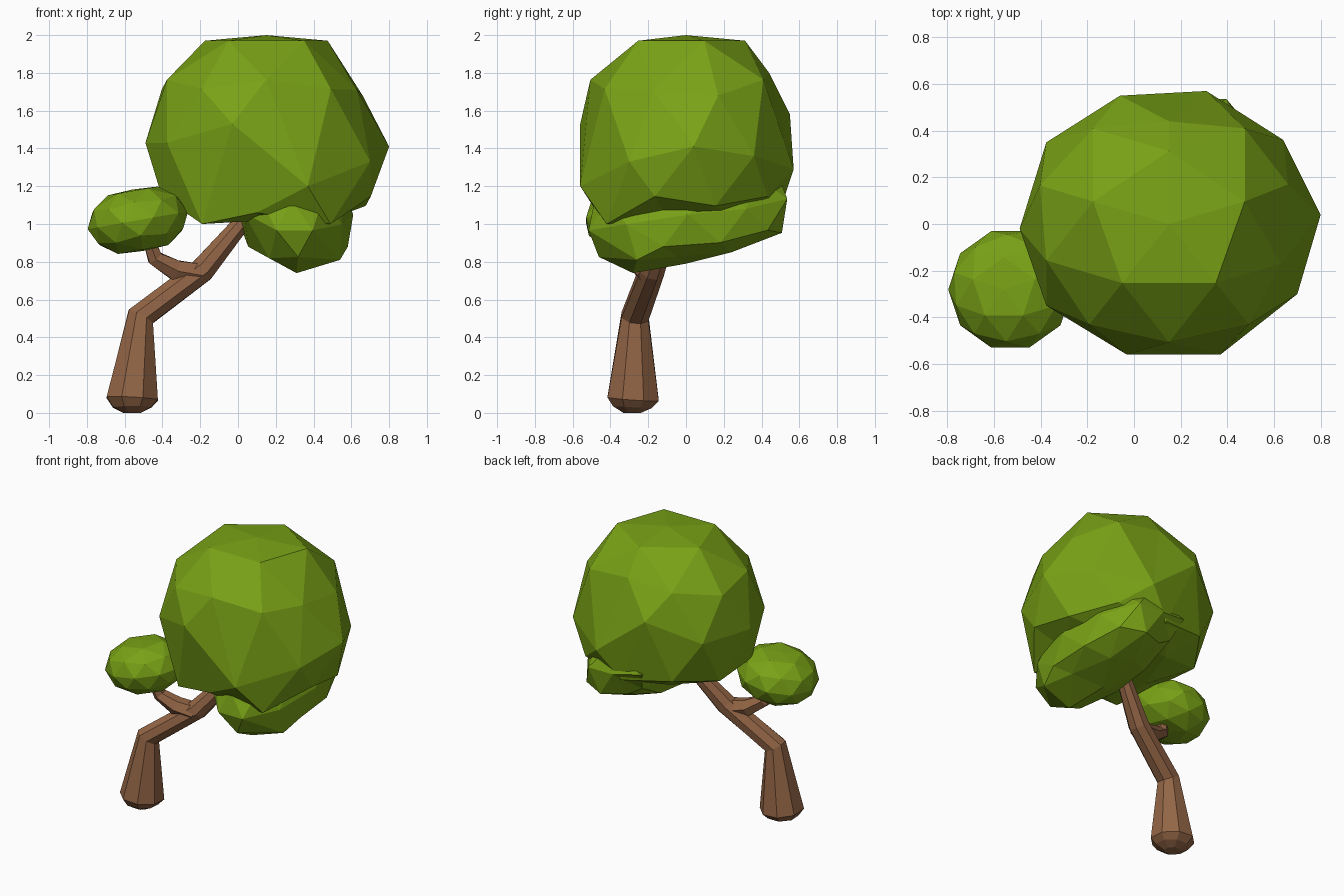
import bpy, bmesh, math
from mathutils import Vector, Matrix

if "Cube" in bpy.data.objects:
    bpy.data.objects.remove(bpy.data.objects["Cube"])


def material(name, rgb):
    m = bpy.data.materials.new(name)
    m.diffuse_color = (*rgb, 1)
    m.use_nodes = True
    m.node_tree.nodes["Principled BSDF"].inputs["Base Color"].default_value = m.diffuse_color
    return m


leaf = material("leaf_green", (0.19, 0.36, 0.008))
bark = material("bark_brown", (0.29, 0.13, 0.06))


def finish(name, bm, mat):
    bmesh.ops.recalc_face_normals(bm, faces=bm.faces[:])
    me = bpy.data.meshes.new(name)
    bm.to_mesh(me)
    bm.free()
    me.materials.append(mat)
    ob = bpy.data.objects.new(name, me)
    bpy.context.collection.objects.link(ob)


def clump(name, centre, radii, low, high, tilt_x=0, tilt_y=0,
          shear=0, pulls=(), z_weight=1):
    """Low-poly leaf ball, flattened to low..high, tilted, some corners pulled."""
    bm = bmesh.new()
    bmesh.ops.create_icosphere(bm, subdivisions=2, radius=1)
    spin = Matrix.Rotation(math.radians(18), 3, 'Z')
    tilt = (Matrix.Rotation(math.radians(tilt_x), 3, 'X')
            @ Matrix.Rotation(math.radians(tilt_y), 3, 'Y'))
    for v in bm.verts:
        p = spin @ v.co
        p = Vector([a * b for a, b in zip(p, radii)])
        p.z = min(max(p.z, low), high)
        p.x -= shear * p.z
        v.co = tilt @ p + Vector(centre)
    # Pull the nearest free corner to each target
    free = list(bm.verts)
    weight = Vector((1, 1, z_weight))
    for target in map(Vector, pulls):
        near = min(free, key=lambda v: ((v.co - target) * 1).to_3d().length
                   if z_weight == 1 else
                   Vector(a * b for a, b in zip(v.co - target, weight)).length)
        near.co = target
        free.remove(near)
    finish(name, bm, leaf)


def limb(name, path, sides=8):
    """Tapered faceted tube through (x, y, z, radius) points."""
    bm = bmesh.new()
    pts = [Vector(p[:3]) for p in path]
    rings = []
    for i, p in enumerate(pts):
        before = (p - pts[i - 1]).normalized() if i else Vector()
        after = (pts[i + 1] - p).normalized() if i < len(pts) - 1 else Vector()
        t = (before + after).normalized()
        side = Vector((0, 1, 0))
        side = (side - t * side.dot(t)).normalized()
        other = side.cross(t)
        ring = []
        for k in range(sides):
            a = 2 * math.pi * (k + 0.5) / sides
            ring.append(bm.verts.new(
                p + path[i][3] * (math.cos(a) * other + math.sin(a) * side)))
        rings.append(ring)
    for a, b in zip(rings, rings[1:]):
        for k in range(sides):
            n = (k + 1) % sides
            bm.faces.new((a[k], a[n], b[n], b[k]))
    bm.faces.new(rings[0])
    bm.faces.new(rings[-1])
    finish(name, bm, bark)


# Leaning trunk with a rounded foot
limb("trunk", [(-0.56, -0.285, 0.0, 0.05), (-0.56, -0.285, 0.03, 0.11),
               (-0.56, -0.28, 0.075, 0.147), (-0.515, -0.27, 0.51, 0.078),
               (-0.19, -0.18, 0.755, 0.07), (0.04, -0.08, 1.03, 0.047),
               (0.12, -0.05, 1.13, 0.04)])

# Short side branch
limb("side_branch", [(-0.20, -0.19, 0.73, 0.068), (-0.33, -0.22, 0.755, 0.062),
                     (-0.44, -0.25, 0.82, 0.046), (-0.47, -0.27, 0.91, 0.036),
                     (-0.475, -0.275, 0.98, 0.03)], 6)

# Foliage
clump("main_crown", (0.15, 0, 1.43), (0.65, 0.595, 0.635), -0.41, 0.57,
      z_weight=0.35,
      pulls=[(0.80, 0.04, 1.41), (0.64, 0.36, 1.36), (0.31, 0.57, 1.29),
             (-0.06, 0.55, 1.58), (-0.49, -0.02, 1.43), (-0.03, -0.56, 1.53),
             (0.37, -0.56, 1.20), (0.70, -0.30, 1.33), (0.49, -0.42, 1.0),
             (-0.19, -0.40, 1.0), (0.10, -0.47, 1.06), (0.66, 0.17, 1.68),
             (0.15, 0.44, 1.80), (0.63, -0.17, 1.71)])
clump("lower_crown", (0.30, 0.01, 1.05), (0.31, 0.56, 0.33), -0.21, 0.15,
      tilt_x=9, shear=0.12,
      pulls=[(0.31, -0.28, 0.74), (0.54, -0.26, 0.81), (0.26, 0.0, 0.79),
             (0.05, 0.42, 1.03), (0.0, 0.50, 1.17), (0.03, -0.34, 1.06),
             (0.55, 0.32, 1.08), (0.40, 0.24, 0.85)])
clump("small_crown", (-0.53, -0.28, 1.02), (0.27, 0.262, 0.185), -0.165, 0.165,
      tilt_y=-10)
